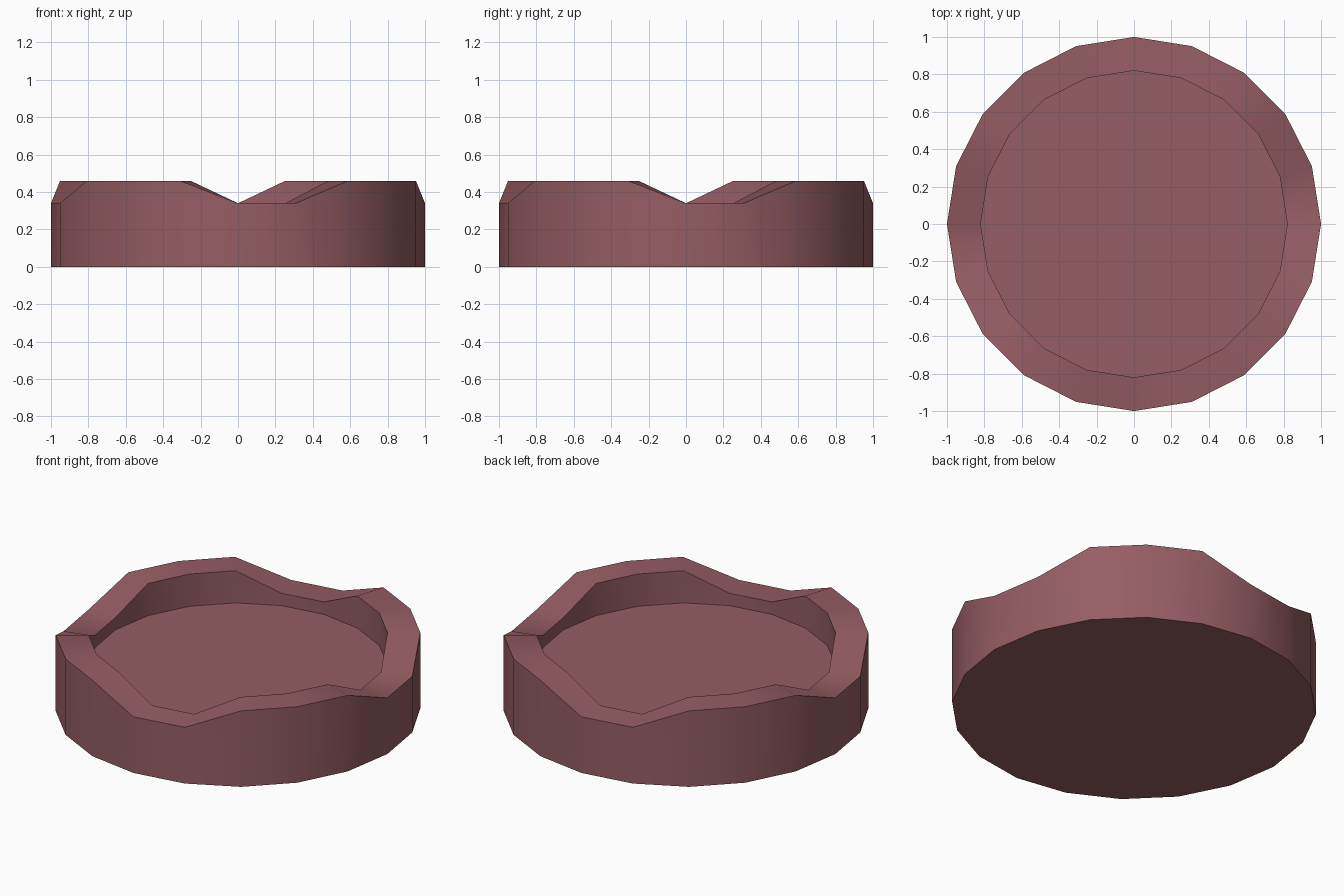
import bpy, bmesh, math

if "Cube" in bpy.data.objects:
    bpy.data.objects.remove(bpy.data.objects["Cube"])

SIDES = 20
LOW, HIGH, FLOOR = 0.34, 0.46, 0.265


def rim_height(k):
    # each quarter has two low vertices (rest notch) and three high ones
    return LOW if k % 5 in (0, 1) else HIGH


def ring(bm, radius, height):
    step = math.tau / SIDES
    return [bm.verts.new((radius * math.cos(k * step), radius * math.sin(k * step), height(k)))
            for k in range(SIDES)]


def bridge(bm, a, b):
    for k in range(SIDES):
        n = (k + 1) % SIDES
        bm.faces.new((a[k], a[n], b[n], b[k]))


# Dish: outer wall, wavy rim, inner wall and floor
bm = bmesh.new()
rings = [ring(bm, 1.0, lambda k: 0.0),
         ring(bm, 1.0, rim_height),
         ring(bm, 0.82, rim_height),
         ring(bm, 0.82, lambda k: FLOOR)]
for a, b in zip(rings, rings[1:]):
    bridge(bm, a, b)
bm.faces.new(rings[0][::-1])
bm.faces.new(rings[-1])
bmesh.ops.recalc_face_normals(bm, faces=bm.faces)

mesh = bpy.data.meshes.new("dish")
bm.to_mesh(mesh)
bm.free()
dish = bpy.data.objects.new("dish", mesh)
bpy.context.collection.objects.link(dish)

# Dusty red material
mat = bpy.data.materials.new("dusty_red")
mat.diffuse_color = (0.30, 0.11, 0.125, 1)
mat.use_nodes = True
mat.node_tree.nodes["Principled BSDF"].inputs["Base Color"].default_value = mat.diffuse_color
mesh.materials.append(mat)

# Smooth walls with sharp rim edges
bpy.context.view_layer.objects.active = dish
dish.select_set(True)
bpy.ops.object.shade_smooth_by_angle(angle=math.radians(30))
